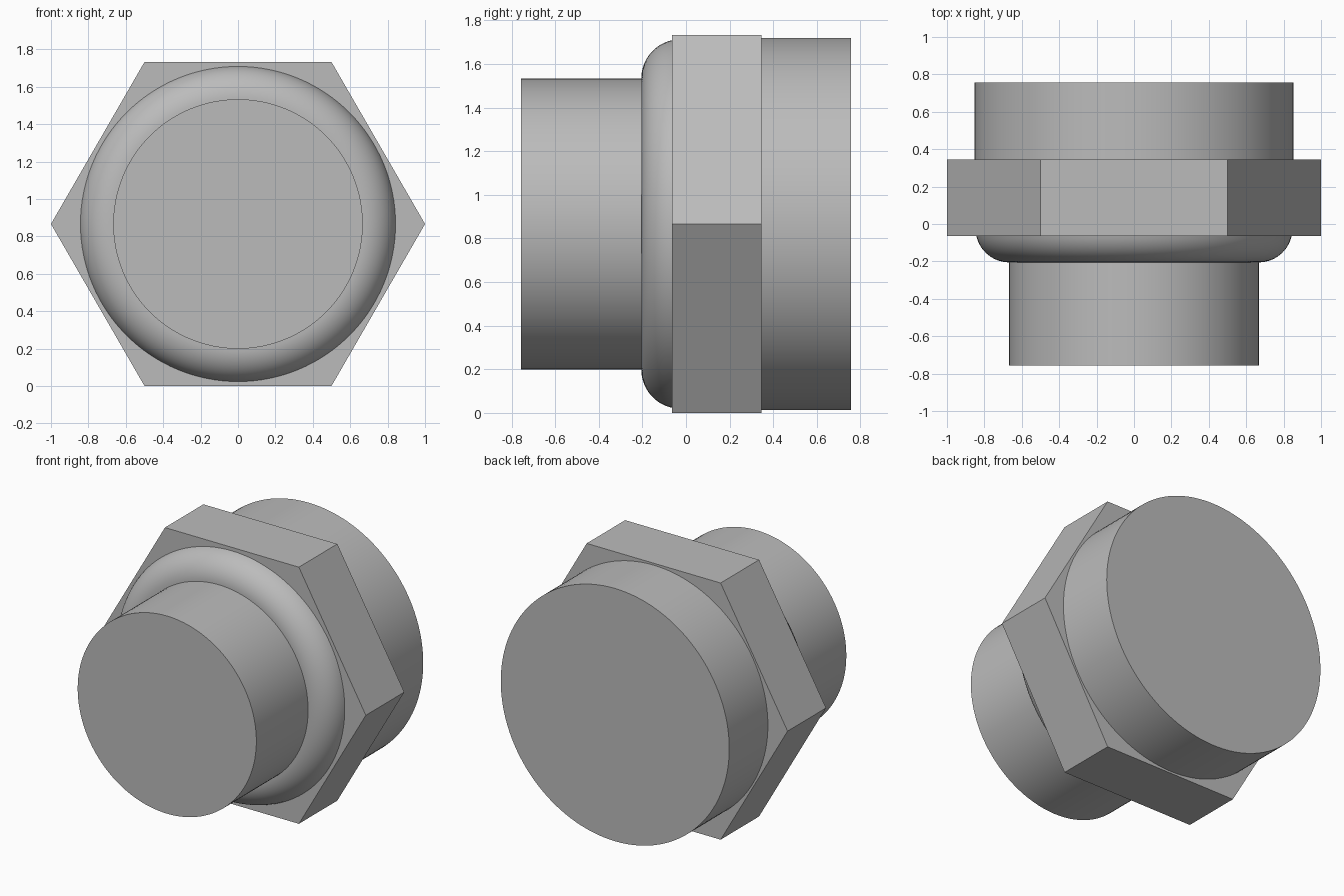
import bpy, bmesh, math

if "Cube" in bpy.data.objects:
    bpy.data.objects.remove(bpy.data.objects["Cube"])

CZ = math.sqrt(3) / 2          # axis height: hexagon rests on a flat
Y_FRONT, Y_SHOULDER, Y_HEX0, Y_HEX1, Y_BACK = -0.757, -0.205, -0.065, 0.345, 0.757
R_FRONT, R_BACK, FILLET = 0.667, 0.853, 0.18

steel = bpy.data.materials.new("steel grey")
steel.diffuse_color = (0.5, 0.5, 0.5, 1)
steel.use_nodes = True
steel.node_tree.nodes["Principled BSDF"].inputs["Base Color"].default_value = steel.diffuse_color


def lathe(name, profile, sides, cap_start=False, cap_end=False, smooth=True):
    """Revolve (y, radius) points around the y axis, optionally capping the ends."""
    bm = bmesh.new()
    rings = []
    for y, r in profile:
        rings.append([bm.verts.new((r * math.cos(2 * math.pi * i / sides), y,
                                    CZ + r * math.sin(2 * math.pi * i / sides)))
                      for i in range(sides)])
    for a, b in zip(rings, rings[1:]):
        for i in range(sides):
            j = (i + 1) % sides
            bm.faces.new((a[i], b[i], b[j], a[j]))
    if cap_start:
        bm.faces.new(rings[0])
    if cap_end:
        bm.faces.new(rings[-1][::-1])
    mesh = bpy.data.meshes.new(name)
    bm.to_mesh(mesh)
    bm.free()
    mesh.materials.append(steel)
    obj = bpy.data.objects.new(name, mesh)
    bpy.context.collection.objects.link(obj)
    if smooth:
        bpy.ops.object.select_all(action='DESELECT')
        obj.select_set(True)
        bpy.context.view_layer.objects.active = obj
        bpy.ops.object.shade_smooth_by_angle(angle=math.radians(30))
    return obj


# Narrow front spigot
lathe("front_spigot", [(Y_FRONT, R_FRONT), (Y_SHOULDER, R_FRONT)], 128, cap_start=True)

# Rounded shoulder between the spigot and the hexagon
end = math.acos((Y_SHOULDER + FILLET - Y_HEX0) / FILLET)
arc = [(Y_SHOULDER + FILLET - FILLET * math.cos(end * k / 16),
        R_FRONT + FILLET * math.sin(end * k / 16)) for k in range(17)]
lathe("rounded_shoulder", arc, 128)

# Hexagonal wrench collar
lathe("hex_collar", [(Y_HEX0, 1.0), (Y_HEX1, 1.0)], 6, True, True, smooth=False)

# Wide rear barrel
lathe("rear_barrel", [(Y_HEX1, R_BACK), (Y_BACK, R_BACK)], 128, cap_end=True)
